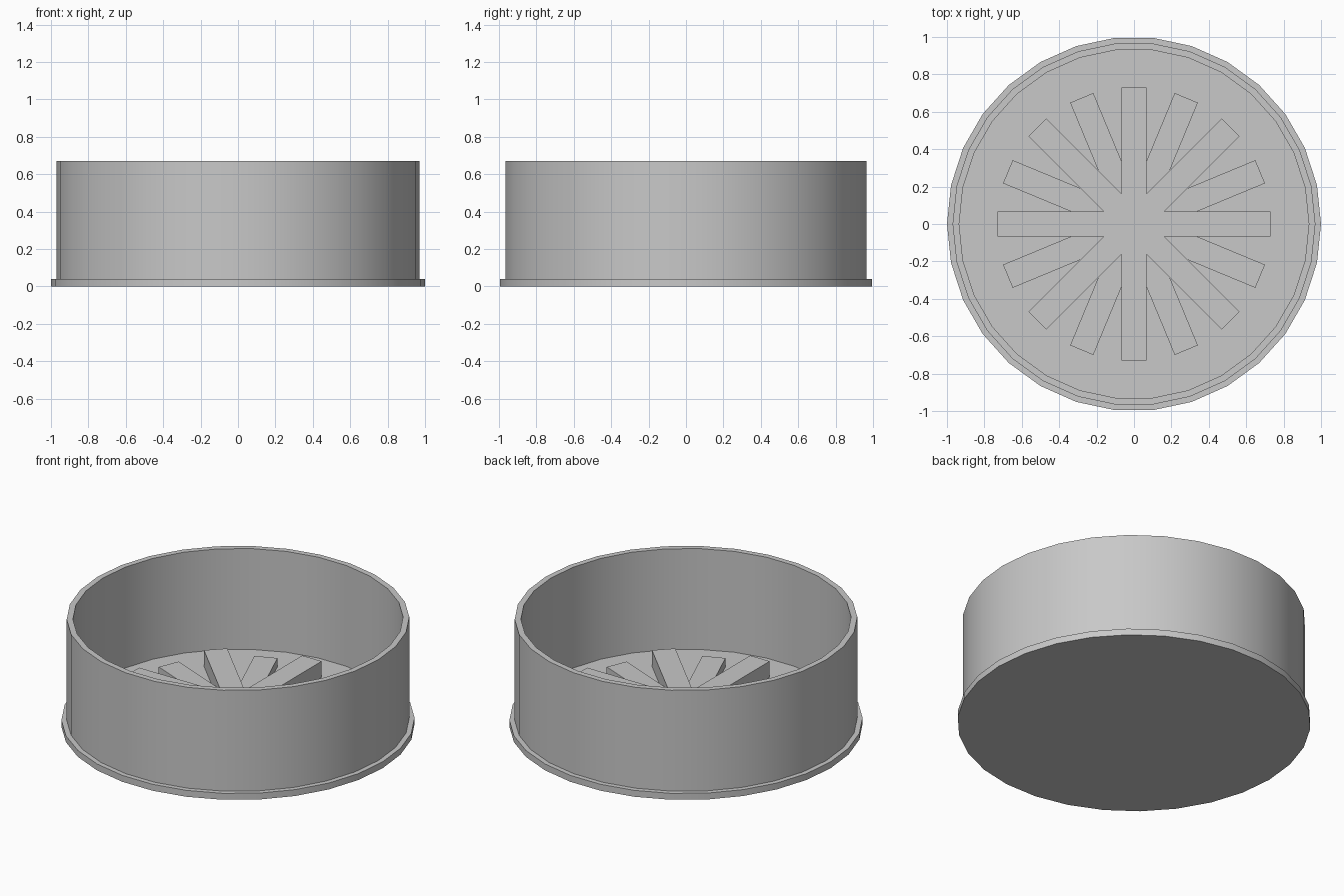
import bpy
import bmesh
from math import cos, sin, tan, pi, radians

if "Cube" in bpy.data.objects:
    bpy.data.objects.remove(bpy.data.objects["Cube"], do_unlink=True)

SIDES = 30
FLOOR = 0.04
HEIGHT = 0.67

grey = bpy.data.materials.new("light_grey")
grey.use_nodes = True
colour = (0.58, 0.58, 0.58, 1)
grey.diffuse_color = colour
grey.node_tree.nodes["Principled BSDF"].inputs["Base Color"].default_value = colour


def finish(name, bm):
    bmesh.ops.recalc_face_normals(bm, faces=bm.faces)
    mesh = bpy.data.meshes.new(name)
    bm.to_mesh(mesh)
    bm.free()
    mesh.materials.append(grey)
    obj = bpy.data.objects.new(name, mesh)
    bpy.context.collection.objects.link(obj)
    return obj


def smooth(obj):
    bpy.ops.object.select_all(action="DESELECT")
    obj.select_set(True)
    bpy.context.view_layer.objects.active = obj
    bpy.ops.object.shade_smooth_by_angle(angle=radians(30))


def prism(name, outline, bottom, top):
    """Extrude a flat outline upwards."""
    bm = bmesh.new()
    face = bm.faces.new([bm.verts.new((x, y, bottom)) for x, y in outline])
    result = bmesh.ops.extrude_face_region(bm, geom=[face], use_keep_orig=True)
    for v in result["geom"]:
        if isinstance(v, bmesh.types.BMVert):
            v.co.z = top
    return finish(name, bm)


def circle(radius):
    return [(radius * cos(2 * pi * i / SIDES), radius * sin(2 * pi * i / SIDES))
            for i in range(SIDES)]


def ring(name, outer, inner, bottom, top):
    """Tube with a rectangular section."""
    bm = bmesh.new()
    section = [(outer, bottom), (outer, top), (inner, top), (inner, bottom)]
    loops = [[bm.verts.new((x, y, z)) for x, y in circle(r)] for r, z in section]
    for a, b in zip(loops, loops[1:] + loops[:1]):
        for i in range(SIDES):
            j = (i + 1) % SIDES
            bm.faces.new((a[i], a[j], b[j], b[i]))
    return finish(name, bm)


def star(arms, length, half_width, turn):
    """Outline of straight bars crossing at the centre."""
    points = []
    notch = half_width / tan(pi / arms)
    for i in range(arms):
        a = turn + 2 * pi * i / arms
        for along, side in ((length, -half_width), (length, half_width),
                            (notch, half_width)):
            points.append((along * cos(a) - side * sin(a),
                           along * sin(a) + side * cos(a)))
    return points


# Base plate with a projecting lip, and the wall standing on it
smooth(prism("base_plate", circle(1.0), 0, FLOOR))
smooth(ring("outer_wall", 0.97, 0.935, FLOOR, HEIGHT))

# Raised bars on the floor: tall ones with lower ones in between
prism("tall_bars", star(8, 0.73, 0.067, 0), FLOOR, 0.14)
prism("low_bars", star(8, 0.73, 0.067, pi / 8), FLOOR, 0.095)
